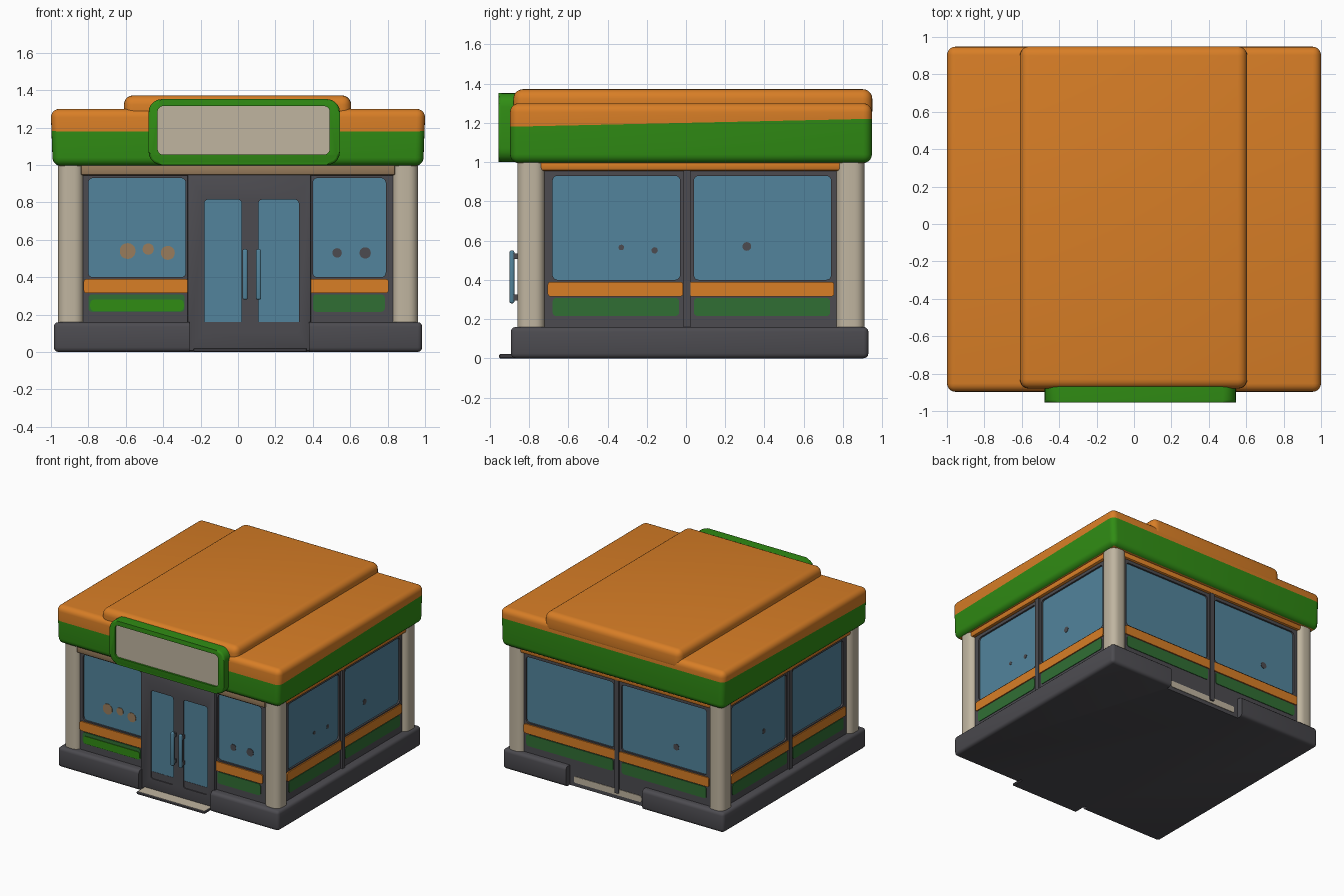
import bpy, bmesh, math
from mathutils import Vector

if "Cube" in bpy.data.objects:
    bpy.data.objects.remove(bpy.data.objects["Cube"])


def mat(name, r, g, b):
    def lin(c):
        c /= 255
        return c / 12.92 if c <= 0.04045 else ((c + 0.055) / 1.055) ** 2.4
    m = bpy.data.materials.new(name)
    m.diffuse_color = (lin(r), lin(g), lin(b), 1)
    m.use_nodes = True
    m.node_tree.nodes["Principled BSDF"].inputs["Base Color"].default_value = m.diffuse_color
    return m


ORANGE = mat("orange", 216, 126, 38)
GREEN = mat("green", 48, 140, 20)
DARK_GREEN = mat("dark_green", 48, 110, 52)
GLASS = mat("glass_blue", 82, 132, 156)
DARK = mat("dark_grey", 76, 75, 80)
CREAM = mat("cream", 192, 181, 160)
TAN = mat("tan", 152, 124, 92)


def finish(name, bm, *mats):
    bmesh.ops.recalc_face_normals(bm, faces=bm.faces[:])
    me = bpy.data.meshes.new(name)
    bm.to_mesh(me)
    bm.free()
    for m in mats:
        me.materials.append(m)
    ob = bpy.data.objects.new(name, me)
    bpy.context.scene.collection.objects.link(ob)
    return ob


def box_bm(x, y, z, bevel=0.0, seg=3, vertical_only=False):
    bm = bmesh.new()
    bmesh.ops.create_cube(bm, size=1)
    for v in bm.verts:
        v.co = Vector([(r[0] + r[1]) / 2 + c * (r[1] - r[0]) for r, c in zip((x, y, z), v.co)])
    if bevel:
        edges = [e for e in bm.edges if not vertical_only
                 or abs(e.verts[0].co.z - e.verts[1].co.z) > 0.001]
        bmesh.ops.bevel(bm, geom=edges, offset=bevel, segments=seg, profile=0.5, affect='EDGES')
    return bm


def box(name, x, y, z, m, bevel=0.0, seg=3, vertical_only=False):
    return finish(name, box_bm(x, y, z, bevel, seg, vertical_only), m)


SIDES = {"front": lambda u, d, z: (u, -d, z), "back": lambda u, d, z: (u, d, z),
         "right": lambda u, d, z: (d, u, z), "left": lambda u, d, z: (-d, u, z)}


def add_plate(bm, side, u, z, d, r):
    """Rounded rectangle on a wall, between depths d[0] and d[1]."""
    pts = []
    for k, (cu, cz) in enumerate(((u[1] - r, z[1] - r), (u[0] + r, z[1] - r),
                                  (u[0] + r, z[0] + r), (u[1] - r, z[0] + r))):
        for i in range(6):
            a = math.pi / 2 * (k + i / 5)
            pts.append((cu + r * math.cos(a), cz + r * math.sin(a)))
    rings = [[bm.verts.new(SIDES[side](p, dd, q)) for p, q in pts] for dd in d]
    bm.faces.new(rings[0])
    bm.faces.new(rings[1])
    n = len(pts)
    for i in range(n):
        j = (i + 1) % n
        bm.faces.new((rings[0][i], rings[0][j], rings[1][j], rings[1][i]))


def plate(name, side, u, z, d, m, r=0.02):
    bm = bmesh.new()
    add_plate(bm, side, u, z, d, r)
    return finish(name, bm, m)


def cut(ob, cutter_bm):
    cutter = finish("cutter", cutter_bm)
    cutter.hide_render = True
    mod = ob.modifiers.new("cut", 'BOOLEAN')
    mod.operation, mod.solver, mod.object = 'DIFFERENCE', 'EXACT', cutter
    dg = bpy.context.evaluated_depsgraph_get()
    me = bpy.data.meshes.new_from_object(ob.evaluated_get(dg))
    ob.modifiers.clear()
    ob.data = me
    bpy.data.objects.remove(cutter)


# base with an entrance notch front and back
base = box("base", (-0.985, 0.985), (-0.893, 0.93), (0, 0.16), DARK, 0.025)
cut(base, box_bm((-0.26, 0.38), (-1.1, -0.845), (-0.1, 0.3)))
cut(base, box_bm((-0.26, 0.42), (0.88, 1.1), (-0.1, 0.3)))
plate("back_notch_panel", "back", (-0.22, 0.38), (0.03, 0.08), (0.875, 0.884), CREAM, 0.01)

# entrance step with a pale top
step = box("entrance_step", (-0.24, 0.37), (-0.953, -0.83), (0, 0.022), DARK, 0.006, 1)
step.data.materials.append(CREAM)
for p in step.data.polygons:
    p.material_index = 1 if p.normal.z > 0.9 else 0

# walls: window openings per side
DEPTH = {"front": 0.83, "back": 0.885, "right": 0.925, "left": 0.925}
WINDOWS = {"front": [(-0.80, -0.28), (0.40, 0.79)],
           "back": [(-0.80, -0.04), (0.03, 0.81)],
           "right": [(-0.68, -0.03), (0.04, 0.74)],
           "left": [(-0.68, -0.03), (0.04, 0.74)]}
WZ = (0.40, 0.93)
wall = box("wall", (-0.925, 0.925), (-0.83, 0.88), (0.01, 0.97), DARK)
pockets = bmesh.new()
for side, spans in WINDOWS.items():
    d = DEPTH[side]
    if side == "back":
        d = 0.88
    for u in spans:
        add_plate(pockets, side, u, WZ, (d - 0.02, d + 0.05), 0.025)
        plate(side + "_window", side, u, WZ, (d - 0.023, d - 0.014), GLASS, 0.025)
        # painted stripes under each window
        plate(side + "_orange_stripe", side, (u[0] - 0.025, u[1] + 0.015), (0.315, 0.39),
              (d - 0.001, d + 0.009), ORANGE, 0.015)
        plate(side + "_green_stripe", side, (u[0], u[1] - 0.005), (0.215, 0.308),
              (d - 0.001, d + 0.005), DARK_GREEN, 0.02)
    # thin mullion between the two panes
    if side != "front":
        mid = (spans[0][1] + spans[1][0]) / 2
        plate(side + "_mullion", side, (mid - 0.018, mid + 0.018), (0.05, 0.96),
              (d - 0.01, d + 0.015), DARK, 0.005)
cut(wall, pockets)
plate("bright_stripe", "front", (-0.79, -0.29), (0.22, 0.28), (0.834, 0.84), GREEN, 0.02)

# small items seen through the glass
ITEMS = [("front", -0.59, 0.54, 0.042, TAN), ("front", -0.48, 0.55, 0.03, TAN),
         ("front", -0.375, 0.53, 0.037, TAN), ("front", 0.53, 0.53, 0.025, DARK),
         ("front", 0.68, 0.53, 0.03, DARK), ("right", -0.33, 0.565, 0.014, DARK),
         ("right", -0.16, 0.55, 0.016, DARK), ("right", 0.31, 0.57, 0.022, DARK),
         ("back", -0.52, 0.55, 0.025, DARK), ("left", 0.31, 0.57, 0.02, DARK)]
for side, u, z, r, m in ITEMS:
    d = (0.88 if side == "back" else DEPTH[side]) - 0.014
    plate("window_item", side, (u - r, u + r), (z - r, z + r), (d - 0.001, d + 0.003), m, r * 0.95)

# double door
door = box("door_frame", (-0.27, 0.39), (-0.853, -0.80), (0.005, 0.95), DARK, 0.008, 2)
pockets = bmesh.new()
for u in ((-0.18, 0.02), (0.11, 0.325)):
    add_plate(pockets, "front", u, (0.105, 0.815), (0.838, 0.9), 0.02)
    plate("door_glass", "front", u, (0.105, 0.815), (0.835, 0.843), GLASS, 0.02)
cut(door, pockets)
for x in (0.038, 0.11):
    box("door_handle", (x - 0.014, x + 0.014), (-0.9, -0.875), (0.28, 0.55), GLASS, 0.01)
    for z in (0.31, 0.52):
        box("handle_mount", (x - 0.011, x + 0.011), (-0.88, -0.845), (z - 0.015, z + 0.015), DARK)

# corner columns
for x in ((-0.962, -0.825), (0.825, 0.962)):
    for y in ((-0.86, -0.72), (0.765, 0.91)):
        box("corner_column", x, y, (0.15, 1.0), CREAM, 0.05, 5, True)

# cornice under the roof, front strip in tan
box("cornice", (-0.95, 0.95), (-0.84, 0.90), (0.955, 1.01), ORANGE, 0.015, 2)
box("front_cornice", (-0.84, 0.84), (-0.86, -0.82), (0.945, 1.005), TAN, 0.01, 2)

# roof slab: green below a slightly tilted line, orange above and underneath
bm = box_bm((-1, 1), (-0.897, 0.948), (0.995, 1.30), 0.045, 5)
for v in bm.verts:
    if v.co.z < 1.1:
        v.co.x *= 0.992
bmesh.ops.bisect_plane(bm, geom=bm.verts[:] + bm.edges[:] + bm.faces[:],
                       plane_co=(0, 0, 1.2), plane_no=(0, -0.022, 1))
for f in bm.faces:
    c = f.calc_center_median()
    green = c.z - 1.2 - 0.022 * c.y < 0 and c.z > 0.998
    f.material_index = 1 if green else 0
    f.smooth = False
finish("roof", bm, ORANGE, GREEN)

# raised middle of the roof
box("roof_middle", (-0.61, 0.605), (-0.88, 0.95), (1.21, 1.372), ORANGE, 0.05, 5)

# blank sign board
sign = bmesh.new()
add_plate(sign, "front", (-0.478, 0.545), (1.0, 1.352), (0.86, 0.955), 0.07)
rim = [e for e in sign.edges if all(v.co.y < -0.95 for v in e.verts)]
bmesh.ops.bevel(sign, geom=rim, offset=0.015, segments=3, profile=0.5, affect='EDGES')
sign = finish("sign_frame", sign, GREEN)
pocket = bmesh.new()
add_plate(pocket, "front", (-0.43, 0.49), (1.055, 1.315), (0.935, 1.0), 0.03)
cut(sign, pocket)
plate("sign_panel", "front", (-0.43, 0.49), (1.055, 1.315), (0.932, 0.94), CREAM, 0.03)

# smooth shading with sharp edges kept
for ob in bpy.context.scene.objects:
    ob.select_set(True)
    bpy.context.view_layer.objects.active = ob
bpy.ops.object.shade_smooth_by_angle(angle=math.radians(35))
